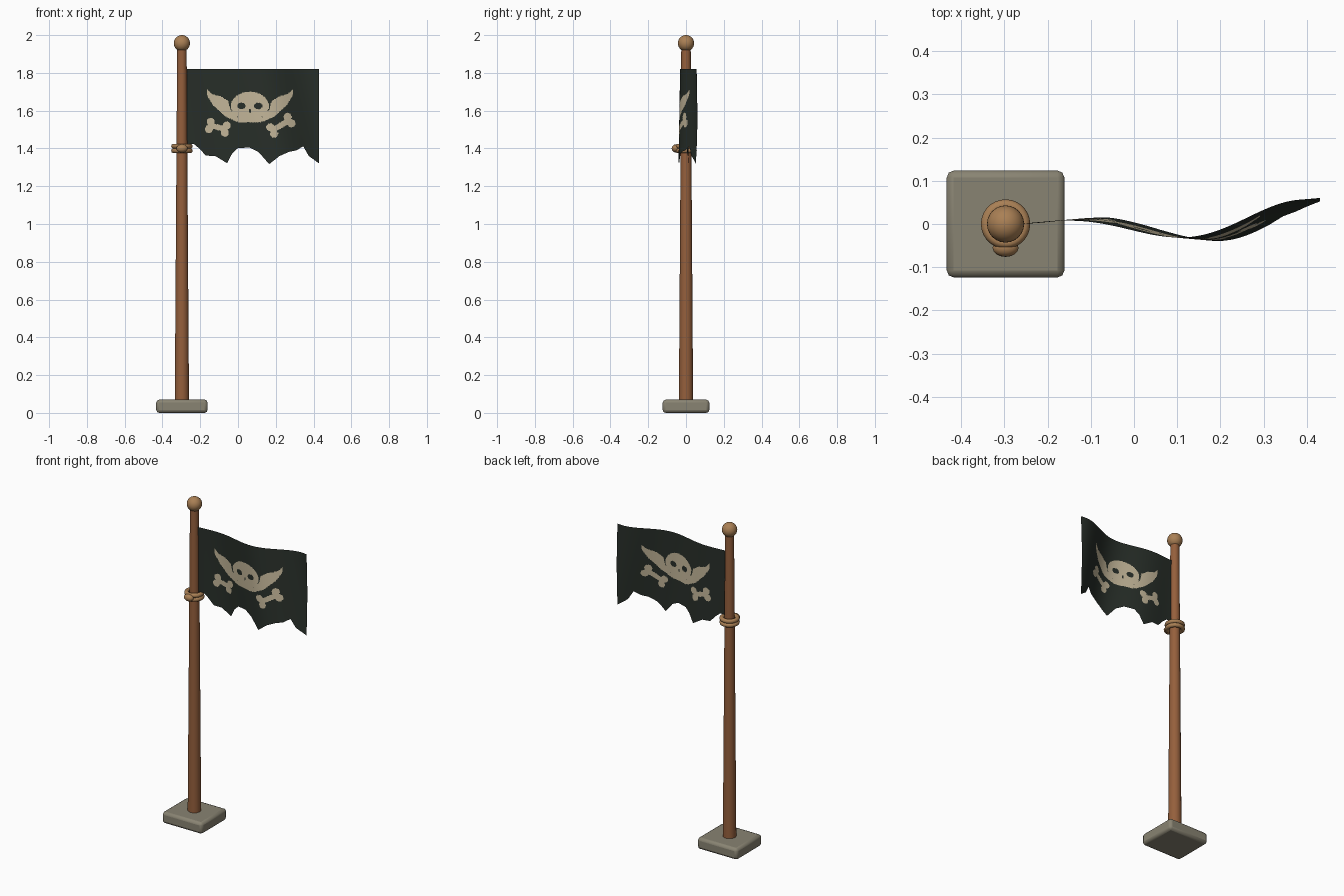
import bpy, bmesh, math
from mathutils import Vector
from mathutils.geometry import intersect_point_line

cube = bpy.data.objects.get("Cube")
if cube:
    bpy.data.objects.remove(cube)


def material(name, rgb):
    m = bpy.data.materials.new(name)
    m.use_nodes = True
    m.diffuse_color = (*rgb, 1)
    m.node_tree.nodes["Principled BSDF"].inputs["Base Color"].default_value = (*rgb, 1)
    return m


WOOD = material("brown wood", (0.30, 0.115, 0.045))
TAN = material("tan rope", (0.40, 0.215, 0.09))
STONE = material("grey stone", (0.25, 0.23, 0.17))
CLOTH = material("dark cloth", (0.021, 0.028, 0.022))
BONE = material("bone paint", (0.55, 0.47, 0.32))
POLE_X = -0.297


def finish(name, mat, angle=40):
    ob = bpy.context.object
    ob.name = name
    ob.data.materials.append(mat)
    bpy.ops.object.shade_smooth_by_angle(angle=math.radians(angle))
    return ob


# Stone foot with softened edges
bpy.ops.mesh.primitive_cube_add(size=1, location=(POLE_X, 0, 0.035))
base = bpy.context.object
base.scale = (0.272, 0.247, 0.07)
bpy.ops.object.transform_apply(location=False, rotation=False, scale=True)
bevel = base.modifiers.new("soft edges", 'BEVEL')
bevel.width = 0.016
bevel.segments = 2
finish("base", STONE, 30)

# Tapered pole and ball finial
bpy.ops.mesh.primitive_cone_add(vertices=20, radius1=0.038, radius2=0.025,
                                depth=1.93, location=(POLE_X, 0, 0.97))
finish("pole", WOOD)
bpy.ops.mesh.primitive_uv_sphere_add(segments=24, ring_count=16, radius=0.043,
                                     location=(POLE_X, 0, 1.957))
finish("finial", TAN, 60)

# Rope rings and knot under the flag
for name, z in (("lower_rope_ring", 1.388), ("upper_rope_ring", 1.412)):
    bpy.ops.mesh.primitive_torus_add(major_radius=0.044, minor_radius=0.013,
                                     major_segments=28, minor_segments=10,
                                     location=(POLE_X, 0, z))
    finish(name, TAN, 60)
bpy.ops.mesh.primitive_uv_sphere_add(segments=16, ring_count=10, radius=1,
                                     location=(POLE_X, -0.055, 1.4))
bpy.context.object.scale = (0.03, 0.021, 0.021)
finish("rope_knot", TAN, 60)

# Flag shape: torn lower edge and waves that grow away from the pole
LEFT, RIGHT, TOP = -0.28, 0.43, 1.82
TORN = [(-.28, 1.42), (-.235, 1.425), (-.205, 1.40), (-.17, 1.362), (-.12, 1.36),
        (-.058, 1.322), (-.03, 1.375), (0, 1.402), (.06, 1.405), (.11, 1.38),
        (.165, 1.317), (.22, 1.36), (.27, 1.382), (.31, 1.39), (.345, 1.412),
        (.375, 1.36), (.43, 1.32)]


def torn_edge(x):
    for (x0, z0), (x1, z1) in zip(TORN, TORN[1:]):
        if x <= x1:
            return z0 + (z1 - z0) * (x - x0) / (x1 - x0)
    return TORN[-1][1]


def wave(x, z):
    u = max(x + 0.27, 0)
    return 0.086 * u * math.sin(10.5 * u + 2.1 * (z - 1.33))


# Emblem: shapes are measured from its centre
CX, CZ = 0.063, 1.62
BLADE = [(.229, .095), (.20, .068), (.153, .055), (.114, .03), (.104, -.012),
         (.06, -.06), (.066, -.08), (.131, -.05), (.196, .01), (.226, .06)]
BONES = [((-.212, -.098), (-.128, -.118)), ((.118, -.125), (.21, -.07))]


def inside(x, z, poly):
    hit = False
    for (x0, z0), (x1, z1) in zip(poly, poly[1:] + poly[:1]):
        if (z0 > z) != (z1 > z) and x < x0 + (x1 - x0) * (z - z0) / (z1 - z0):
            hit = not hit
    return hit


def in_bone(p, a, b):
    a, b = Vector(a), Vector(b)
    near, t = intersect_point_line(p, a, b)
    if 0 <= t <= 1 and (p - near.to_2d()).length < 0.015:
        return True
    along = (b - a).normalized()
    side = Vector((-along.y, along.x)) * 0.02
    return any((p - end - s).length < 0.021 for end in (a, b) for s in (side, -side))


def is_painted(x, z):
    x, z = x - CX, z - CZ
    ax = abs(x)
    skull = (x / 0.1) ** 2 + ((z - .005) / 0.075) ** 2 < 1 or (ax < 0.062 and -.082 < z < -.02)
    if skull:
        eye = ((ax - .045) / .022) ** 2 + ((z - .005) / .017) ** 2 < 1
        nose = ax < .006 and -.03 < z < -.012
        return not (eye or nose)
    if inside(ax, z, BLADE):
        return True
    return any(in_bone(Vector((x, z)), a, b) for a, b in BONES)


# Flag cloth, painted by the emblem rule
COLS, ROWS = 210, 130
bm = bmesh.new()
grid = []
for i in range(COLS + 1):
    x = LEFT + (RIGHT - LEFT) * i / COLS
    low = torn_edge(x)
    heights = [TOP + (low - TOP) * j / ROWS for j in range(ROWS + 1)]
    grid.append([bm.verts.new((x, wave(x, z), z)) for z in heights])
for left, right in zip(grid, grid[1:]):
    for j in range(ROWS):
        f = bm.faces.new((left[j], left[j + 1], right[j + 1], right[j]))
        c = f.calc_center_median()
        f.material_index = int(is_painted(c.x, c.z))
        f.smooth = True
mesh = bpy.data.meshes.new("flag")
bm.to_mesh(mesh)
bm.free()
mesh.materials.append(CLOTH)
mesh.materials.append(BONE)
bpy.context.collection.objects.link(bpy.data.objects.new("flag", mesh))
